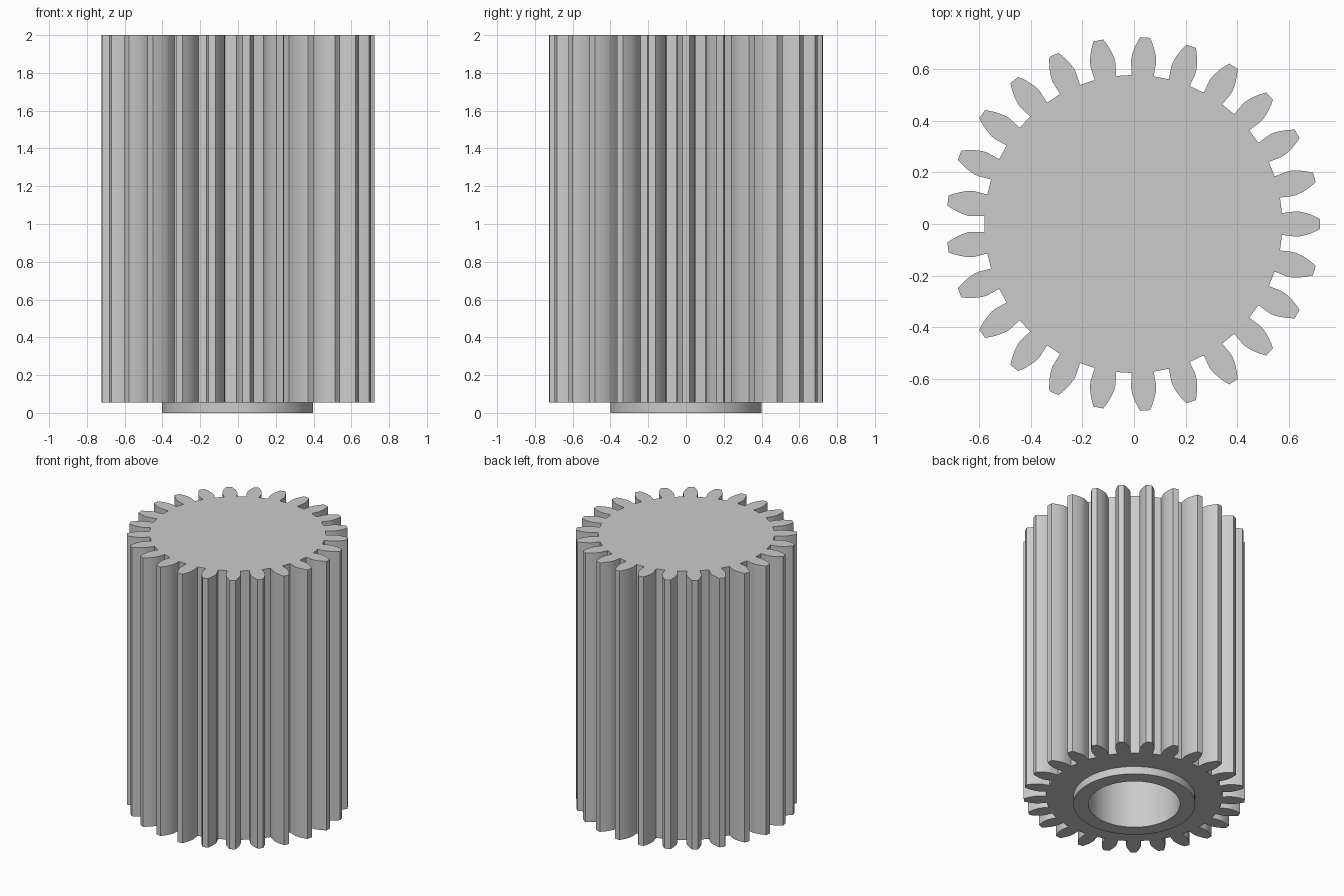
import bpy, bmesh, math
from math import cos, sin, pi

cube = bpy.data.objects.get("Cube")
if cube:
    bpy.data.objects.remove(cube, do_unlink=True)

# Gear proportions
TEETH = 25
TIP_R, ROOT_R = 0.725, 0.578
PITCH_R = TIP_R * TEETH / (TEETH + 2)
PRESSURE = math.radians(20)
BASE_R = PITCH_R * cos(PRESSURE)
BODY_Z, TOP_Z = 0.055, 2.0
HUB_R, BORE_R, BORE_TOP = 0.4, 0.3, 1.8
SEGMENTS = 64
FLANK_STEPS = 6
SHIFT_X = -0.0025

steel = bpy.data.materials.new("light_grey_steel")
steel.use_nodes = True
steel.diffuse_color = (0.6, 0.6, 0.6, 1)
steel.node_tree.nodes["Principled BSDF"].inputs["Base Color"].default_value = (0.6, 0.6, 0.6, 1)


def finish(name, bm):
    mesh = bpy.data.meshes.new(name)
    bm.to_mesh(mesh)
    bm.free()
    obj = bpy.data.objects.new(name, mesh)
    bpy.context.collection.objects.link(obj)
    mesh.materials.append(steel)
    obj.location.x = SHIFT_X
    bpy.ops.object.select_all(action='DESELECT')
    obj.select_set(True)
    bpy.context.view_layer.objects.active = obj
    bpy.ops.object.shade_smooth_by_angle(angle=math.radians(25))
    return obj


def ring(bm, radius, z):
    return [bm.verts.new((radius * cos(2 * pi * i / SEGMENTS),
                          radius * sin(2 * pi * i / SEGMENTS), z))
            for i in range(SEGMENTS)]


def half_angle(r):
    """Half the angular width of an involute tooth at radius r."""
    a = math.acos(min(1, BASE_R / r))
    return pi / (2 * TEETH) + math.tan(PRESSURE) - PRESSURE - (math.tan(a) - a)


# One tooth flank: straight slot wall below the base circle, involute above
slot = BASE_R * (pi / TEETH - half_angle(BASE_R))
flank = [(ROOT_R, pi / TEETH - slot / ROOT_R)]
for k in range(FLANK_STEPS + 1):
    r = BASE_R + (TIP_R - BASE_R) * k / FLANK_STEPS
    flank.append((r, half_angle(r)))
tooth = [(r, -a) for r, a in flank] + [(r, a) for r, a in reversed(flank)]

# Toothed body with an opening underneath for the hub
bm = bmesh.new()
outline = [(r * cos(a + 2 * pi * t / TEETH), r * sin(a + 2 * pi * t / TEETH))
           for t in range(TEETH) for r, a in tooth]
low = [bm.verts.new((x, y, BODY_Z)) for x, y in outline]
high = [bm.verts.new((x, y, TOP_Z)) for x, y in outline]
n = len(outline)
for i in range(n):
    j = (i + 1) % n
    bm.faces.new((low[i], low[j], high[j], high[i]))
bm.faces.new(high)
opening = ring(bm, HUB_R, BODY_Z)
edges = [bm.edges.new((opening[i], opening[(i + 1) % SEGMENTS])) for i in range(SEGMENTS)]
edges += [bm.edges.get((low[i], low[(i + 1) % n])) for i in range(n)]
filled = bmesh.ops.triangle_fill(bm, edges=edges, use_beauty=True, normal=(0, 0, -1))
for f in filled["geom"]:
    if isinstance(f, bmesh.types.BMFace):
        f.normal_update()
        if f.normal.z > 0:
            f.normal_flip()
finish("gear_body", bm)

# Hub collar and blind bore, revolved from one profile
bm = bmesh.new()
rings = [ring(bm, r, z) for r, z in
         [(HUB_R, BODY_Z), (HUB_R, 0), (BORE_R, 0), (BORE_R, BORE_TOP)]]
for a, b in zip(rings, rings[1:]):
    for i in range(SEGMENTS):
        j = (i + 1) % SEGMENTS
        bm.faces.new((a[i], b[i], b[j], a[j]))
bm.faces.new(rings[-1][::-1])
finish("hub_and_bore", bm)
